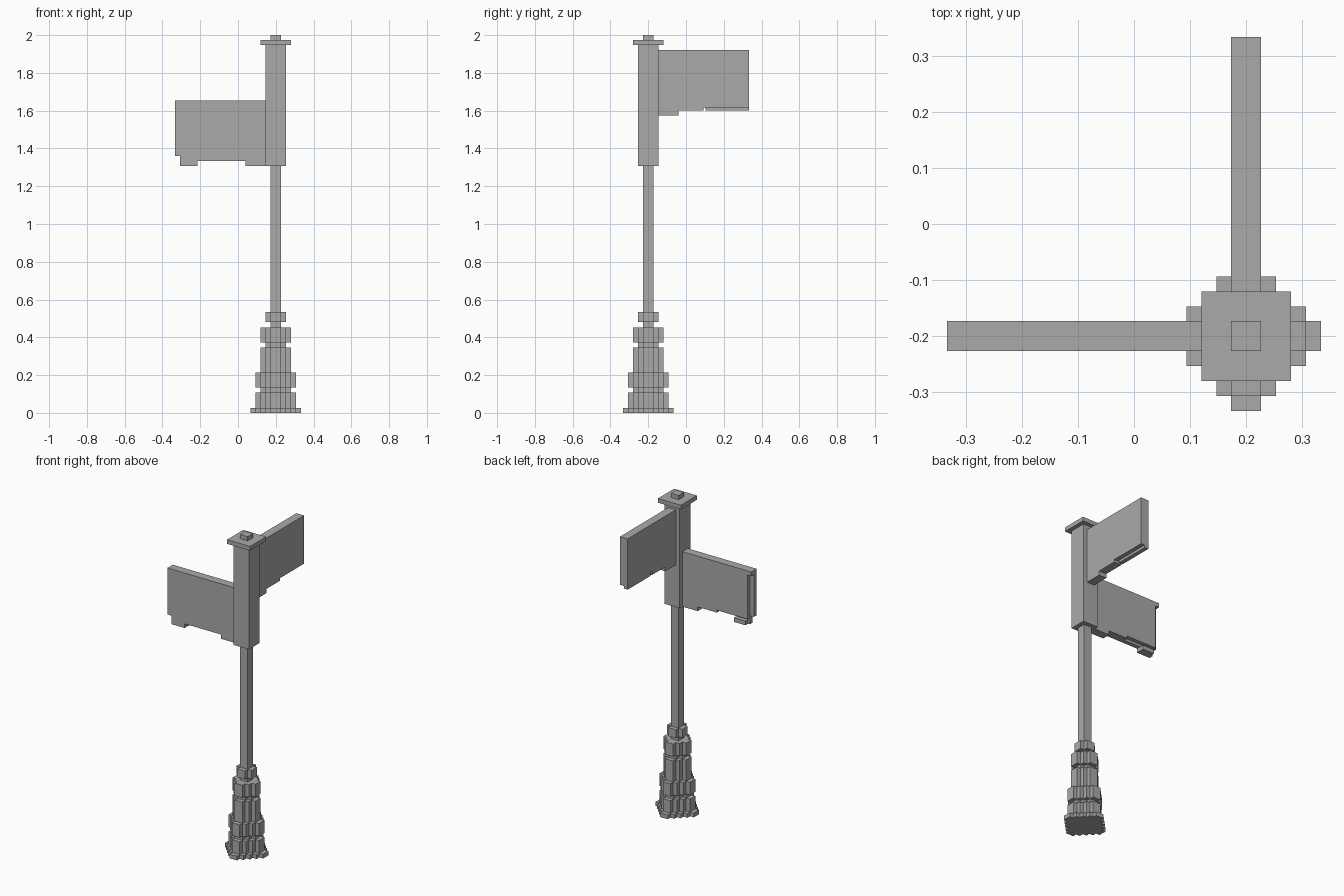
import bpy

U = 2 / 75          # one block of the model's grid
C = 7.5             # pole axis, in blocks (x = C, y = -C)

cube = bpy.data.objects.get("Cube")
if cube:
    bpy.data.objects.remove(cube, do_unlink=True)

grey = bpy.data.materials.new("plain_grey")
grey.use_nodes = True
colour = (0.4, 0.4, 0.4, 1)
grey.diffuse_color = colour
grey.node_tree.nodes["Principled BSDF"].inputs["Base Color"].default_value = colour


def prism(name, outline, low, high, place):
    """Extrude a flat outline from low to high; place maps (a, b, depth) to xyz."""
    n = len(outline)
    verts = [[c * U for c in place(a, b, d)] for d in (low, high) for a, b in outline]
    faces = [list(range(n))[::-1], list(range(n, 2 * n))]
    faces += [[i, (i + 1) % n, n + (i + 1) % n, n + i] for i in range(n)]
    mesh = bpy.data.meshes.new(name)
    mesh.from_pydata(verts, [], faces)
    mesh.materials.append(grey)
    obj = bpy.data.objects.new(name, mesh)
    bpy.context.collection.objects.link(obj)
    # make normals point outward
    import bmesh
    bm = bmesh.new()
    bm.from_mesh(mesh)
    bmesh.ops.recalc_face_normals(bm, faces=bm.faces)
    bm.to_mesh(mesh)
    bm.free()
    return obj


def upright(a, b, d):
    return (C + a, -C + b, d)


def square(r):
    return [(r, -r), (r, r), (-r, r), (-r, -r)]


def stepped_diamond(r):
    """Blocky round section of radius r, one stair per block."""
    quarter = []
    for k in range(1, r + 1):
        quarter += [(r + 1 - k, k - 1), (r + 1 - k, k)]
    points = []
    for _ in range(4):
        points += quarter
        quarter = [(-y, x) for x, y in quarter]
    return points


# Stepped foot: radius and top of each tier, stacked from the ground
low = 0
for name, r, top in [("ground_plate", 5, 1), ("foot", 4, 4), ("foot_groove", 3, 5),
                     ("lower_ring", 4, 8), ("lower_shaft", 3, 13), ("shaft_groove", 2, 14),
                     ("upper_ring", 3, 17), ("neck", 1, 18), ("collar", 2, 20)]:
    prism(name, stepped_diamond(r), low, top, upright)
    low = top

# Pole, head post, cap and knob
for name, r, low, top in [("pole", 1, 20, 49), ("head_post", 2, 49, 73),
                          ("cap", 3, 73, 74), ("knob", 1, 74, 75)]:
    prism(name, square(r), low, top, upright)


def front_sign(s, z, d):
    return (C - s, -C + d, 49 + z)


def side_sign(s, z, d):
    return (C + d, -C + s, 59 + z)


# Front sign: s runs outward from the pole axis, z up from the bracket's underside
prism("front_sign_face", [(2, 0), (6, 0), (6, 1), (15.5, 1), (15.5, 0), (19, 0), (19, 2),
                          (20, 2), (20, 13), (2, 13)], -1, 0, front_sign)
prism("front_sign_back", [(2, 0), (6, 0), (6, 1), (11, 1), (11, 1.6), (19, 1.6), (19, 12),
                          (20, 12), (20, 13), (2, 13)], 0, 1, front_sign)
prism("front_sign_foot", [(15.5, 0), (18.5, 0), (18.5, 1), (15.5, 1)], 0, 1, front_sign)

# Side sign, with a narrow rebate along the lower edge
prism("side_sign_left_half", [(2, 0), (6, 0), (6, 1), (11, 1), (11, 1.6), (20, 1.6),
                              (20, 13), (2, 13)], 0, 1, side_sign)
prism("side_sign_right_half", [(2, 0), (6, 0), (6, 1), (11, 1), (11, 2), (11.4, 2), (11.4, 1),
                               (20, 1), (20, 13), (2, 13)], -1, 0, side_sign)
